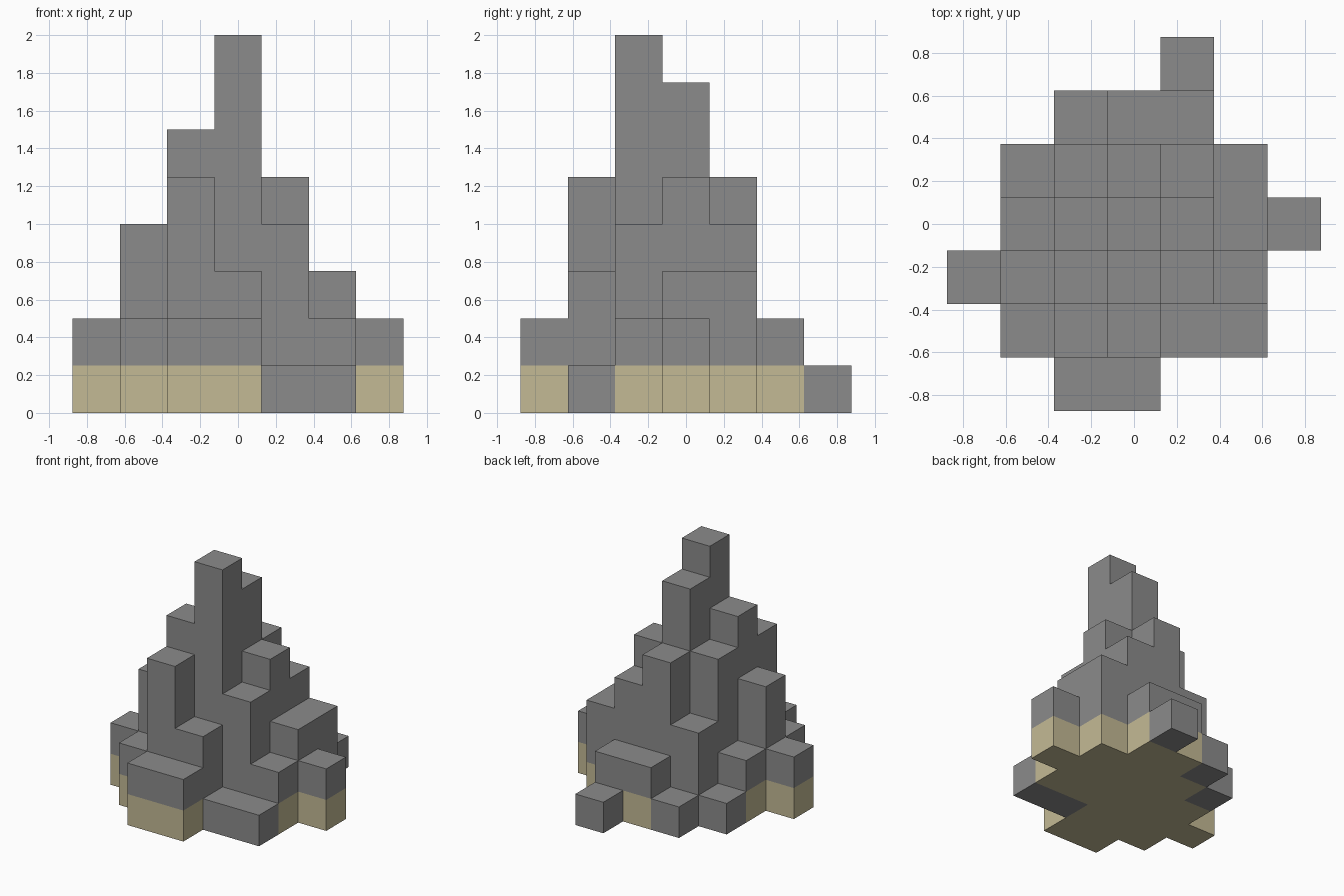
import bpy
import bmesh
import math
from mathutils import Vector

if "Cube" in bpy.data.objects:
    bpy.data.objects.remove(bpy.data.objects["Cube"], do_unlink=True)

CELL = 0.25

# Column heights in blocks, back row first, left to right along +x
PLAN = [
    "....1..",
    "..122..",
    ".13543.",
    ".257532",
    "246842.",
    ".25311.",
    "..22...",
]


def make_material(name, color):
    mat = bpy.data.materials.new(name)
    mat.use_nodes = True
    mat.diffuse_color = (*color, 1.0)
    bsdf = next(n for n in mat.node_tree.nodes if n.type == "BSDF_PRINCIPLED")
    bsdf.inputs["Base Color"].default_value = (*color, 1.0)
    bsdf.inputs["Roughness"].default_value = 0.9
    return mat


def build_part(name, blocks, solid, mat):
    """Skin a set of blocks, leaving out sides that touch another block."""
    bm = bmesh.new()
    axes = [Vector(a) for a in ((1, 0, 0), (0, 1, 0), (0, 0, 1))]
    for block in blocks:
        centre = Vector(block)
        for k in range(3):
            for sign in (1, -1):
                normal = axes[k] * sign
                if tuple(int(c) for c in centre + normal) in solid:
                    continue
                u, v = axes[(k + 1) % 3], axes[(k + 2) % 3] * sign
                mid = centre + normal / 2
                corners = [mid + (u * a + v * b) / 2
                           for a, b in ((-1, -1), (1, -1), (1, 1), (-1, 1))]
                bm.faces.new([bm.verts.new((c + axes[2] / 2) * CELL) for c in corners])
    bmesh.ops.remove_doubles(bm, verts=bm.verts, dist=CELL / 100)
    # Merge neighbouring coplanar squares into clean flat faces
    bmesh.ops.dissolve_limit(bm, angle_limit=math.radians(1),
                             verts=bm.verts, edges=bm.edges)
    mesh = bpy.data.meshes.new(name)
    bm.to_mesh(mesh)
    bm.free()
    mesh.materials.append(mat)
    obj = bpy.data.objects.new(name, mesh)
    bpy.context.collection.objects.link(obj)
    return obj


# Sort blocks: tall columns stand on sand, single blocks are loose stones
half = len(PLAN) // 2
sand, stone = set(), set()
for row, line in enumerate(PLAN):
    for col, mark in enumerate(line):
        height = int(mark) if mark.isdigit() else 0
        for level in range(height):
            part = sand if level == 0 and height > 1 else stone
            part.add((col - half, half - row, level))

solid = sand | stone
build_part("sand_base", sand, solid, make_material("sand", (0.55, 0.49, 0.30)))
build_part("stone_spire", stone, solid, make_material("grey_stone", (0.26, 0.26, 0.26)))
